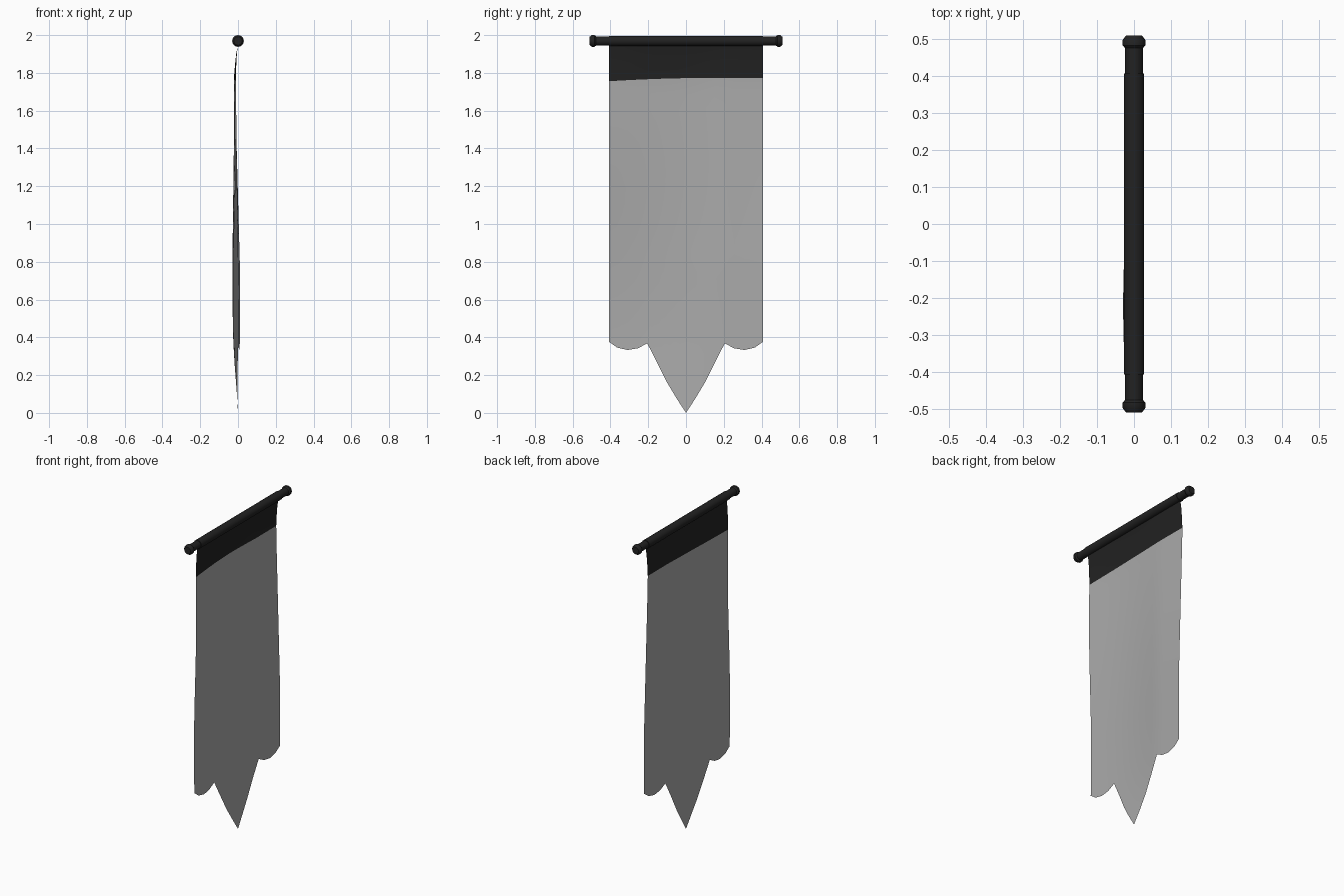
import bpy, math
from mathutils import Vector

cube = bpy.data.objects.get("Cube")
if cube:
    bpy.data.objects.remove(cube, do_unlink=True)


def material(name, rgb, roughness):
    m = bpy.data.materials.new(name)
    m.use_nodes = True
    m.diffuse_color = (*rgb, 1)
    bsdf = m.node_tree.nodes["Principled BSDF"]
    bsdf.inputs["Base Color"].default_value = (*rgb, 1)
    bsdf.inputs["Roughness"].default_value = roughness
    return m


BLACK = material("black", (0.016, 0.016, 0.016), 0.8)
GREY = material("light grey", (0.4, 0.4, 0.4), 0.9)
AXIS_Z = 1.969
HALF = 0.408


def add_object(name, verts, faces, mats):
    mesh = bpy.data.meshes.new(name)
    mesh.from_pydata(verts, [], faces)
    for m in mats:
        mesh.materials.append(m)
    obj = bpy.data.objects.new(name, mesh)
    bpy.context.collection.objects.link(obj)
    bpy.ops.object.select_all(action='DESELECT')
    obj.select_set(True)
    bpy.context.view_layer.objects.active = obj
    bpy.ops.object.shade_smooth_by_angle(angle=math.radians(40))
    return obj


def lathe(name, profile, sides=16):
    """Turn (y, radius) points around the pole axis and close both ends."""
    verts, faces = [], []
    for y, r in profile:
        for i in range(sides):
            a = math.tau * i / sides
            verts.append((r * math.cos(a), y, AXIS_Z + r * math.sin(a)))
    for k in range(len(profile) - 1):
        for i in range(sides):
            j = (i + 1) % sides
            a, b = k * sides, (k + 1) * sides
            faces.append((a + i, b + i, b + j, a + j))
    last = (len(profile) - 1) * sides
    faces.append(tuple(range(sides)))
    faces.append(tuple(last + i for i in reversed(range(sides))))
    return add_object(name, verts, faces, [BLACK])


# Pole, cloth sleeve and the bevelled end caps
lathe("pole", [(-0.49, 0.024), (0.49, 0.024)])
lathe("cloth_sleeve", [(-HALF, 0.0275), (HALF, 0.0275)])
for side, label in ((1, "back"), (-1, "front")):
    cap = [(0.476, 0.024), (0.484, 0.031), (0.498, 0.031), (0.51, 0.022)]
    points = [(side * y, r) for y, r in cap]
    lathe("pole_cap_" + label, points if side > 0 else points[::-1])


# Cloth: the lower hem is two scallops and a central point
HEM = [(0, 0), (0.05, 0.077), (0.1, 0.16), (0.15, 0.26), (0.205, 0.368), (0.255, 0.342),
       (0.31, 0.333), (0.365, 0.346), (HALF, 0.377)]
hem = [(-y, z) for y, z in HEM[:0:-1]] + HEM
TOP = 1.95
BAND_ROWS, ROWS = 4, 24


def billow(y, z):
    """Gentle folds of the hanging cloth."""
    u, v = y / HALF, (TOP - z) / TOP
    fade = min(1, v / 0.1) ** 0.7
    left = -0.022 + 0.032 * min(1, v / 0.6)
    right = -0.017 + 0.008 * math.sin(v * 7)
    edge = right + (left - right) * (u + 1) / 2
    fold = -0.016 * math.cos(math.pi / 2 * min(1, abs(u + 0.25) / 0.75)) * (0.4 + 0.6 * math.sin(v * 3))
    tip = 1 - max(0, (0.4 - z) / 0.4) ** 2
    return max(-0.03, fade * (edge + fold)) * tip


verts, faces = [], []
for y, bottom in hem:
    band = 1.772 - 0.016 * max(0, -y / HALF) ** 1.5
    for k in range(ROWS + 1):
        if k <= BAND_ROWS:
            z = TOP + (band - TOP) * k / BAND_ROWS
        else:
            z = band + (bottom - band) * (k - BAND_ROWS) / (ROWS - BAND_ROWS)
        verts.append((billow(y, z), y, z))
for c in range(len(hem) - 1):
    for k in range(ROWS):
        a = c * (ROWS + 1) + k
        b = a + ROWS + 1
        faces.append((a, a + 1, b + 1, b))
cloth = add_object("banner_cloth", verts, faces, [GREY, BLACK])

# Black band along the top of the cloth
for p in cloth.data.polygons:
    p.material_index = 1 if p.index % ROWS < BAND_ROWS else 0
